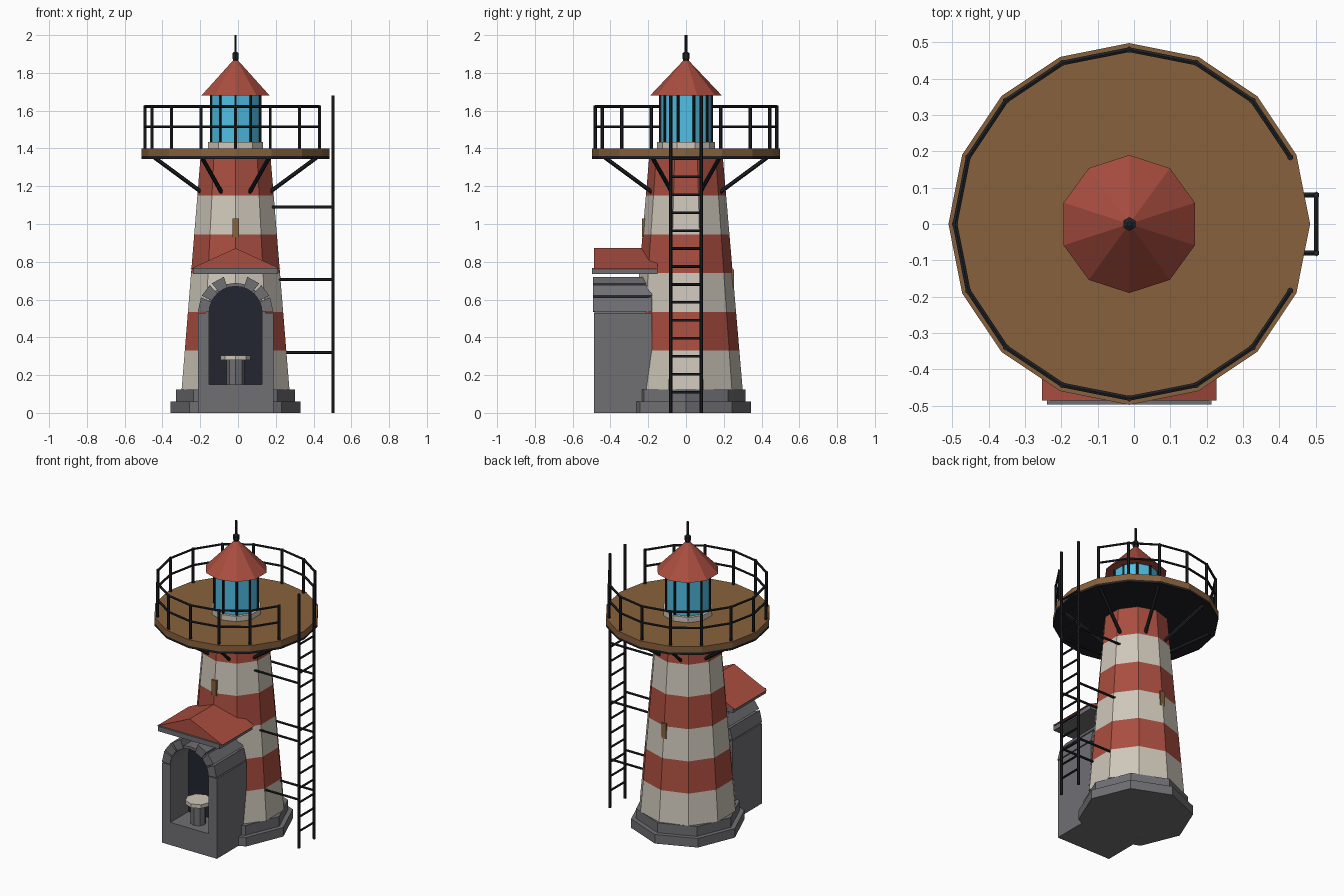
import bpy, bmesh
from math import sin, cos, pi, radians
from mathutils import Vector

if "Cube" in bpy.data.objects:
    bpy.data.objects.remove(bpy.data.objects["Cube"])

CX = -0.013  # tower axis


def mat(name, r, g, b):
    m = bpy.data.materials.new(name)
    m.diffuse_color = (r, g, b, 1)
    m.use_nodes = True
    m.node_tree.nodes["Principled BSDF"].inputs["Base Color"].default_value = m.diffuse_color
    return m


RED = mat("red_paint", 0.40, 0.075, 0.05)
WHITE = mat("white_paint", 0.62, 0.57, 0.49)
STONE = mat("stone", 0.16, 0.16, 0.175)
METAL = mat("dark_metal", 0.014, 0.015, 0.018)
WOOD = mat("wood", 0.25, 0.12, 0.045)
GLASS = mat("glass", 0.08, 0.52, 0.78)
DARK = mat("dark_interior", 0.016, 0.019, 0.03)


def finish(name, bm, *mats):
    bmesh.ops.recalc_face_normals(bm, faces=bm.faces)
    me = bpy.data.meshes.new(name)
    bm.to_mesh(me)
    bm.free()
    for m in mats:
        me.materials.append(m)
    ob = bpy.data.objects.new(name, me)
    bpy.context.collection.objects.link(ob)
    return ob


def lathe(name, profile, sides, *mats, bands=False, y=0):
    """Revolve (radius, z) points; first vertex points to +y."""
    bm = bmesh.new()
    rings = [[bm.verts.new((CX + r * sin(2 * pi * i / sides),
                            y + r * cos(2 * pi * i / sides), z))
              for i in range(sides)] for r, z in profile]
    for k, (a, b) in enumerate(zip(rings, rings[1:])):
        for i in range(sides):
            j = (i + 1) % sides
            f = bm.faces.new((a[i], a[j], b[j], b[i]))
            f.material_index = k % 2 if bands else 0
    bm.faces.new(rings[0])
    bm.faces.new(rings[-1])
    return finish(name, bm, *mats)


def prism(name, pts, y0, y1, m):
    """Extrude an x-z outline (x relative to the axis) along y."""
    bm = bmesh.new()
    a = [bm.verts.new((CX + x, y0, z)) for x, z in pts]
    b = [bm.verts.new((CX + x, y1, z)) for x, z in pts]
    n = len(pts)
    bm.faces.new(a)
    bm.faces.new(b)
    for i in range(n):
        j = (i + 1) % n
        bm.faces.new((a[i], a[j], b[j], b[i]))
    return finish(name, bm, m)


def box(name, x0, x1, y0, y1, z0, z1, m):
    return prism(name, [(x0, z0), (x1, z0), (x1, z1), (x0, z1)], y0, y1, m)


def rods(name, segments, r, m, sides=6):
    """Straight bars between pairs of points, in one object."""
    bm = bmesh.new()
    for p, q in segments:
        p, q = Vector(p), Vector(q)
        d = q - p
        g = bmesh.ops.create_cone(bm, cap_ends=True, segments=sides,
                                  radius1=r, radius2=r, depth=d.length)
        rot = d.to_track_quat('Z', 'Y')
        for v in g['verts']:
            v.co = rot @ v.co + (p + q) / 2
    return finish(name, bm, m)


def polar(r, deg, z):
    return (CX + r * cos(radians(deg)), r * sin(radians(deg)), z)


def arc(r, a0, a1, n, zc=0.53):
    return [(r * cos(radians(a0 + (a1 - a0) * i / n)),
             zc + r * sin(radians(a0 + (a1 - a0) * i / n))) for i in range(n + 1)]


def tower_r(z):
    return 0.30 - 0.105 * (z - 0.125) / 1.23


# Plinth and striped tower
lathe("plinth", [(0.345, 0), (0.345, 0.06), (0.315, 0.06), (0.315, 0.125)], 8, STONE)
levels = [0.125 + 0.205 * i for i in range(7)]
lathe("tower", [(tower_r(z), z) for z in levels], 10, WHITE, RED, bands=True)

# Small windows front and back
box("front_window", -0.017, 0.017, -0.234, -0.20, 0.93, 1.03, WOOD)
box("back_window", -0.017, 0.017, 0.21, 0.253, 0.66, 0.76, WOOD)

# Gallery platform with supports
lathe("gallery_underside", [(0.498, 1.345), (0.498, 1.36)], 16, METAL)
lathe("gallery_deck", [(0.498, 1.36), (0.498, 1.40)], 16, WOOD)
rods("gallery_struts", [(polar(0.19, 22.5 + 45 * i, 1.165), polar(0.465, 22.5 + 45 * i, 1.352))
                        for i in range(8)], 0.011, METAL)

# Railing, open at the ladder side
angles = [22.5 * i for i in range(1, 16)]
rods("railing_posts", [(polar(0.48, a, 1.40), polar(0.48, a, 1.628)) for a in angles], 0.009, METAL)
rods("railing_bars", [(polar(0.48, a, z), polar(0.48, a + 22.5, z))
                      for a in angles[:-1] for z in (1.515, 1.622)], 0.0075, METAL)

# Lantern room and roof
lathe("lantern_base", [(0.153, 1.40), (0.153, 1.435)], 10, WHITE)
lathe("lantern_glass", [(0.135, 1.435), (0.135, 1.685)], 10, GLASS)
rods("lantern_bars", [(polar(0.137, 90 + 36 * i, 1.435), polar(0.137, 90 + 36 * i, 1.685))
                      for i in range(10)], 0.007, METAL)
lathe("lantern_roof", [(0.19, 1.68), (0.008, 1.872)], 10, RED)
lathe("finial", [(0.012, 1.86), (0.019, 1.877), (0.019, 1.905), (0.007, 1.912), (0.007, 2.0)], 6, METAL)

# Ladder with wall ties
LX = 0.502
rods("ladder_rails", [((LX, y, 0), (LX, y, 1.68)) for y in (-0.08, 0.08)], 0.009, METAL)
rods("ladder_rungs", [((LX, -0.08, 0.11 + 0.095 * i), (LX, 0.08, 0.11 + 0.095 * i))
                      for i in range(14)], 0.007, METAL)
rods("ladder_ties", [((CX + 0.95 * tower_r(z) - 0.02, y, z), (LX, y, z))
                     for z in (0.32, 0.705, 1.09) for y in (-0.08, 0.08)], 0.008, METAL)

# Porch: sill, side walls, thin arch and separate arch stones
Y0, Y1 = -0.488, -0.18
box("porch_sill", -0.2, 0.2, Y0, Y1, 0, 0.15, STONE)
for s, side in ((-1, "left"), (1, "right")):
    box("porch_wall_" + side, s * 0.14, s * 0.2, Y0, Y1, 0.15, 0.53, STONE)
    for k, (a0, a1) in enumerate(((2, 24), (27, 47), (51, 72))):
        pts = arc(0.14, a0, a1, 2) + [(0.2 * cos(radians(a)), 0.53 + 0.2 * sin(radians(a)))
                                      for a in (a1, a0)]
        prism(f"arch_stone_{side}_{k + 1}", [(s * x, z) for x, z in pts], Y0 - 0.004, Y1, STONE)
prism("porch_arch", arc(0.14, 0, 180, 12) + arc(0.158, 180, 0, 12), Y0 + 0.004, Y1, STONE)
prism("porch_doorway", [(-0.142, 0.15), (0.142, 0.15)] + arc(0.142, 0, 180, 12), -0.30, -0.285, DARK)

# Porch roof
box("porch_roof_slab", -0.226, 0.226, -0.497, -0.15, 0.735, 0.767, STONE)
prism("porch_roof", [(-0.24, 0.762), (0.24, 0.762), (0, 0.872)], -0.486, -0.15, RED)

# Pedestal inside the porch
lathe("pedestal_column", [(0.047, 0.15), (0.047, 0.28)], 8, STONE, y=-0.395)
lathe("pedestal_top", [(0.08, 0.28), (0.08, 0.305)], 8, WHITE, y=-0.395)
